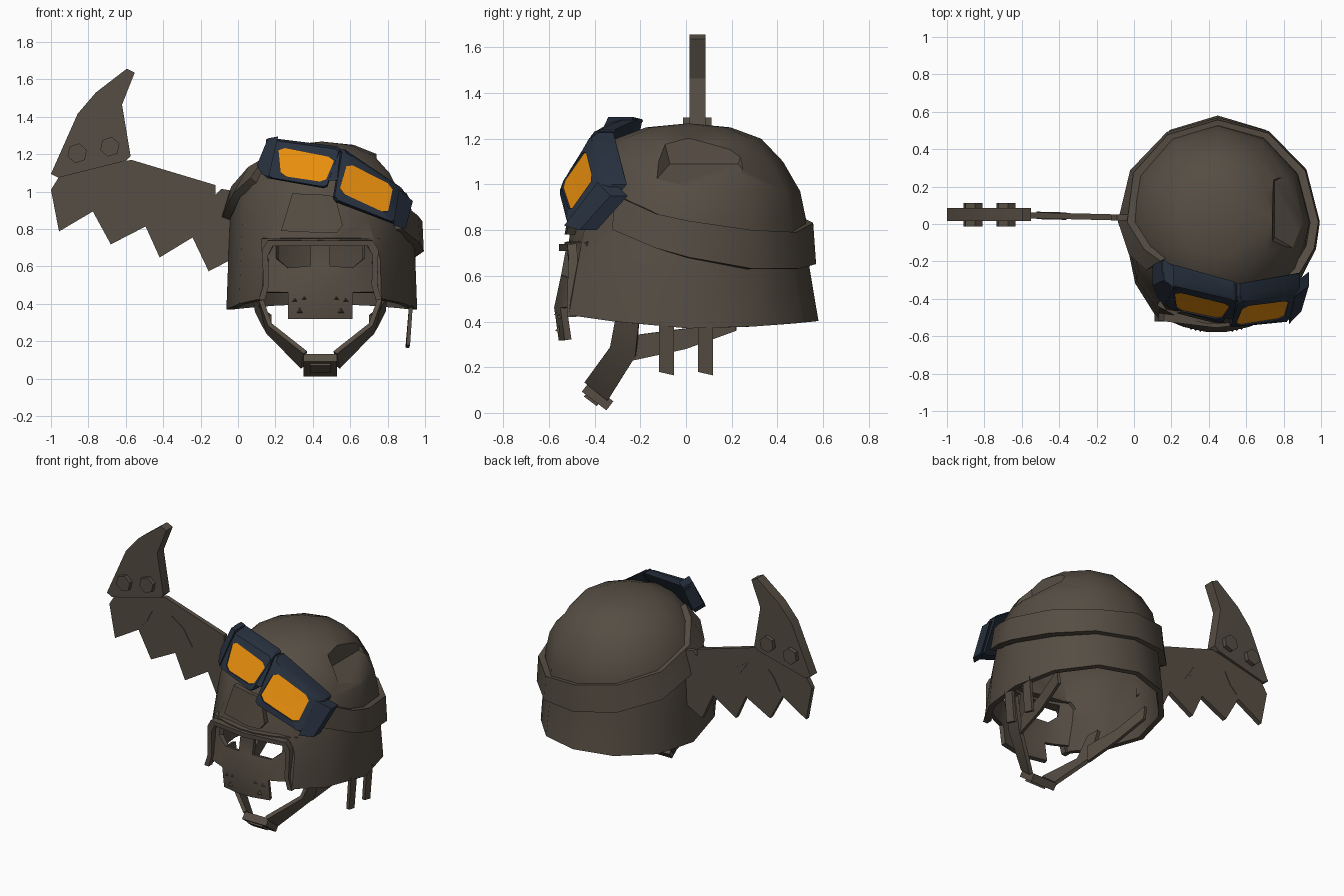
import bpy, bmesh, math
from mathutils import Vector

if "Cube" in bpy.data.objects:
    bpy.data.objects.remove(bpy.data.objects["Cube"])

CX = 0.44  # face centre line
SX = 0.448  # shell centre line


def material(name, rgb):
    m = bpy.data.materials.new(name)
    m.diffuse_color = (*rgb, 1)
    m.use_nodes = True
    m.node_tree.nodes["Principled BSDF"].inputs["Base Color"].default_value = m.diffuse_color
    return m


BROWN = material("weathered_brown", (0.093, 0.075, 0.057))
NAVY = material("navy_frame", (0.020, 0.030, 0.049))
AMBER = material("amber_lens", (0.80, 0.268, 0.004))


def make(name, bm, mat=BROWN, thick=0, angle=40, cut=None):
    """Turn a bmesh into an object, with optional thickness and cutters."""
    bmesh.ops.recalc_face_normals(bm, faces=bm.faces)
    me = bpy.data.meshes.new(name)
    bm.to_mesh(me)
    bm.free()
    ob = bpy.data.objects.new(name, me)
    bpy.context.collection.objects.link(ob)
    me.materials.append(mat)
    bpy.ops.object.select_all(action='DESELECT')
    ob.select_set(True)
    bpy.context.view_layer.objects.active = ob
    if thick:
        mod = ob.modifiers.new("thickness", 'SOLIDIFY')
        mod.thickness, mod.offset = thick, 0
        bpy.ops.object.modifier_apply(modifier=mod.name)
    for c in cut or []:
        mod = ob.modifiers.new("cut", 'BOOLEAN')
        mod.object, mod.operation, mod.solver = c, 'DIFFERENCE', 'EXACT'
        bpy.ops.object.modifier_apply(modifier=mod.name)
        bpy.data.objects.remove(c)
    bpy.ops.object.shade_smooth_by_angle(angle=math.radians(angle))
    return ob


def loft(bm, loops, closed=True):
    """Bridge consecutive point loops with quads."""
    rows = [[bm.verts.new(p) for p in lp] for lp in loops]
    n = len(rows[0])
    for a, b in zip(rows, rows[1:]):
        for i in range(n if closed else n - 1):
            j = (i + 1) % n
            bm.faces.new((a[i], a[j], b[j], b[i]))
    return rows


def cap(bm, row):
    face = bm.faces.new(row)
    face.normal_update()
    bmesh.ops.triangulate(bm, faces=[face], ngon_method='EAR_CLIP')


def strip(name, a, b, thick, mat=BROWN):
    bm = bmesh.new()
    loft(bm, [a, b], closed=False)
    return make(name, bm, mat, thick)


def plate(name, outline, yf, front, back, mat=BROWN):
    """Extrude an x-z outline along y, following the depth function yf."""
    bm = bmesh.new()
    for r in loft(bm, [[(x, yf(x, z) + d, z) for x, z in outline] for d in (front, back)]):
        cap(bm, r)
    return make(name, bm, mat, angle=25)


def hull(name, pts):
    bm = bmesh.new()
    for p in pts:
        bm.verts.new(p)
    bmesh.ops.convex_hull(bm, input=bm.verts)
    ob = make(name, bm)
    ob.hide_render = True
    return ob


def box(name, c, size, tilt=0):
    bpy.ops.mesh.primitive_cube_add(size=1, location=c, rotation=(tilt, 0, 0))
    ob = bpy.context.object
    ob.name, ob.scale = name, size
    ob.data.materials.append(BROWN)


# Helmet shell profile: height, x radius, y radius
OUTER = [(0.37, 0.51, 0.57), (0.64, 0.50, 0.53), (0.85, 0.49, 0.515), (0.97, 0.465, 0.49),
         (1.10, 0.395, 0.415), (1.20, 0.295, 0.32), (1.25, 0.17, 0.185)]
INNER = [(1.10, 0.12, 0.14), (1.0, 0.34, 0.40), (0.85, 0.44, 0.465), (0.64, 0.46, 0.49), (0.37, 0.475, 0.535)]


def radii(z):
    for (z0, a0, b0), (z1, a1, b1) in zip(OUTER, OUTER[1:]):
        if z <= z1:
            t = max(0, (z - z0) / (z1 - z0))
            return a0 + (a1 - a0) * t, b0 + (b1 - b0) * t
    return OUTER[-1][1:]


def on_shell(deg, z):
    rx, ry = radii(z)
    a = math.radians(deg)
    return Vector((SX + (rx + 0.025) * math.cos(a), (ry + 0.008) * math.sin(a) + 0.01, z))


def shell_y(x, z):
    rx, ry = radii(z)
    return 0.01 - ry * math.sqrt(max(0.05, 1 - ((x - SX) / rx) ** 2))


def ring(z, rx, ry):
    """Twelve-sided ring, squarer at the front of the skirt."""
    pts = []
    for i in range(12):
        a = math.radians(i * 30)
        x, y = rx * math.cos(a), ry * math.sin(a)
        if z < 0.7:
            x *= 1.25 if i in (8, 10) else 1
            y *= {8: 1.06, 10: 1.06, 7: 1.15, 11: 1.15}.get(i, 1)
        dz = 0.1 * y * y + max(0, -y) * 0.06 if z < 0.4 else 0
        pts.append((SX + x, y + 0.01, z + dz))
    return pts


# Helmet shell with face opening and a dent on the right of the dome
bm = bmesh.new()
rows = loft(bm, [ring(*r) for r in OUTER])
inner = loft(bm, [ring(*r) for r in INNER])
for row, z in ((rows[-1], 1.268), (inner[0], 1.12)):
    tip = bm.verts.new((SX, 0.01, z))
    for i in range(12):
        bm.faces.new((row[i], row[(i + 1) % 12], tip))
for i in range(12):
    j = (i + 1) % 12
    bm.faces.new((rows[0][i], rows[0][j], inner[-1][j], inner[-1][i]))
opening = hull("opening_cutter", [(CX + s * x, y, z) for s in (-1, 1) for y in (-0.8, -0.2)
                                  for x, z in ((0.315, 0.3), (0.30, 0.69), (0.27, 0.73))])
dent = hull("dent_cutter", [(0.75, -0.07, 1.09), (0.75, 0.23, 1.09), (0.735, -0.11, 1.25), (0.735, 0.27, 1.25),
                            (0.94, -0.18, 0.965), (0.94, 0.32, 0.965), (1.05, -0.2, 1.25), (1.05, 0.35, 1.25)])
make("helmet_shell", bm, cut=[opening, dent], angle=35)

# Trim around the face opening
half = [(0.33, -0.50, 0.42), (0.305, -0.50, 0.50), (0.31, -0.495, 0.69), (0.28, -0.50, 0.74)]
edge = ([(CX - x, y, z) for x, y, z in half] + [(CX, -0.535, 0.74)]
        + [(CX + x, y, z) for x, y, z in reversed(half)])
rim = [(CX + (x - CX) * 0.9, y, z - (0.03 if z > 0.6 else 0)) for x, y, z in edge]
strip("opening_trim", edge, rim, 0.04)

# Forehead plate
plate("forehead_plate", [(0.29, 0.99), (0.44, 0.985), (0.52, 0.975), (0.56, 0.82), (0.53, 0.78), (0.44, 0.78), (0.23, 0.79)],
      shell_y, -0.022, 0.03)

# Face mask: grid of cells with open eyes and a narrow mouthpiece
XS = [-0.31, -0.23, -0.17, -0.05, 0.05, 0.17, 0.23, 0.31]
ZS = [(0.32, -0.545), (0.46, -0.565), (0.60, -0.535), (0.71, -0.515), (0.75, -0.52)]
bm = bmesh.new()
grid = [[bm.verts.new((CX + x, y + x * x, z + ({1: 0.04, 2: -0.01, 5: -0.01, 6: 0.04}.get(c, 0) if z == 0.60 else 0)))
         for c, x in enumerate(XS)] for z, y in ZS]
for r in range(4):
    for c in range(7):
        eye = r == 2 and c in (1, 2, 4, 5)
        if not eye and (r > 0 or 2 <= c <= 4):
            bm.faces.new((grid[r][c], grid[r][c + 1], grid[r + 1][c + 1], grid[r + 1][c]))
make("face_mask", bm, thick=0.03)
for s in (-1, 1):
    for x, z in ((0.085, 0.43), (0.135, 0.42), (0.11, 0.36)):
        bpy.ops.mesh.primitive_cone_add(vertices=3, radius1=0.02, depth=0.02, rotation=(math.pi / 2, 0, 0),
                                        location=(CX + s * x, -0.575 + x * x, z))
        bpy.context.object.name = "mask_stud"
        bpy.context.object.data.materials.append(BROWN)

# Goggle strap, rising from the right side round the back to the left temple
BAND = [(-38, 0.80, 0.95), (-15, 0.72, 0.87), (0, 0.68, 0.84), (30, 0.63, 0.80), (60, 0.63, 0.79), (90, 0.65, 0.83),
        (120, 0.69, 0.87), (150, 0.75, 0.93), (180, 0.86, 1.02), (200, 0.98, 1.12), (214, 1.06, 1.17)]
strip("goggle_strap", [on_shell(a, lo) for a, lo, hi in BAND], [on_shell(a, hi) for a, lo, hi in BAND], 0.045)


# Goggles: two tilted planes meeting at the bridge, wrapped back at the ends
def goggle_y(x, z):
    y = max(-1.134 - 0.115 * x + 0.655 * z, -1.336 + 0.42 * x + 0.574 * z, -0.537)
    return y + max(0, 0.2 - x) + 0.8 * max(0, x - 0.82)


def chamfer(quad, f):
    q = [Vector(p) for p in quad]
    out = []
    for i in range(4):
        out += [q[i].lerp(q[i - 1], f), q[i].lerp(q[(i + 1) % 4], f)]
    return out


CUPS = {"left": ([(0.15, 1.29), (0.55, 1.24), (0.475, 1.015), (0.14, 1.075)],
                 [(0.215, 1.24), (0.52, 1.18), (0.465, 1.05), (0.23, 1.085)]),
        "right": ([(0.55, 1.24), (0.89, 1.01), (0.85, 0.82), (0.505, 0.95)],
                  [(0.585, 1.155), (0.83, 1.03), (0.80, 0.88), (0.54, 1.0)])}
for side, (out, lens) in CUPS.items():
    out, lens = chamfer(out, 0.05), chamfer(lens, 0.12)
    bm = bmesh.new()
    loops = [(out, 0.075), (out, 0.01), ([a.lerp(b, 0.25) for a, b in zip(out, lens)], -0.014),
             (lens, -0.014), (lens, 0.015)]
    r = loft(bm, [[(p.x, goggle_y(*p) + d, p.y) for p in lp] for lp, d in loops])
    cap(bm, r[0])
    make(side + "_goggle_frame", bm, NAVY, angle=25)
    plate(side + "_goggle_lens", lens, goggle_y, -0.006, 0.003, AMBER)
plate("goggle_bridge", [(0.55, 1.235), (0.53, 1.06), (0.48, 1.06)], goggle_y, -0.01, 0.07, NAVY)
plate("left_goggle_clip", [(0.10, 1.14), (0.16, 1.285), (0.215, 1.295), (0.165, 1.08), (0.13, 1.09)],
      goggle_y, -0.03, 0.08, NAVY)
plate("right_goggle_clip", [(0.86, 1.01), (0.935, 0.95), (0.895, 0.80), (0.83, 0.82)], goggle_y, -0.025, 0.05, NAVY)


# Wing with a ragged lower edge, and the horn blade bolted to its tip
def wing_y(x, z):
    return 0.033 - 0.025 * x


wing = [(-1.0, 1.01), (-0.95, 1.09), (-0.57, 1.17), (-0.12, 1.035), (-0.12, 0.985), (-0.09, 1.015), (0.0, 1.0),
        (0.0, 0.65), (-0.055, 0.627), (-0.157, 0.574), (-0.243, 0.755), (-0.419, 0.648), (-0.494, 0.814),
        (-0.68, 0.718), (-0.776, 0.894), (-0.957, 0.787)]
plate("wing", wing, wing_y, -0.016, 0.016)
plate("horn_blade", [(-0.595, 1.657), (-0.552, 1.637), (-0.62, 1.465), (-0.574, 1.19), (-0.60, 1.165),
                     (-0.96, 1.075), (-1.0, 1.095), (-0.857, 1.417), (-0.76, 1.53)],
      lambda x, z: 0.05, -0.035, 0.035)
for x, z in ((-0.86, 1.205), (-0.685, 1.24)):
    bpy.ops.mesh.primitive_cylinder_add(vertices=6, radius=0.054, depth=0.125, location=(x, 0.05, z),
                                        rotation=(math.pi / 2, 0.2, 0))
    bpy.context.object.name = "horn_bolt"
    bpy.context.object.data.materials.append(BROWN)
for pts in ([(-0.67, 1.05), (-0.71, 0.97), (-0.76, 0.92), (-0.71, 1.01)],
            [(-0.52, 1.06), (-0.43, 1.0), (-0.36, 0.89), (-0.45, 0.96)]):
    plate("wing_scar", pts, wing_y, -0.02, 0.02)

# Chin straps on both sides, joined by a buckle
for s, side in ((1, "left"), (-1, "right")):
    def m(pts):
        return [(CX + s * (x - CX), y, z) for x, y, z in pts]
    strip(side + "_chin_strap", m([(0.11, -0.30, 0.46), (0.17, -0.33, 0.29), (0.36, -0.44, 0.14)]),
          m([(0.11, -0.20, 0.46), (0.16, -0.22, 0.25), (0.345, -0.34, 0.06)]), 0.025)
    strip(side + "_rear_strap", m([(0.17, -0.23, 0.34), (0.13, 0, 0.37), (0.09, 0.22, 0.45)]),
          m([(0.17, -0.23, 0.23), (0.14, 0, 0.28), (0.10, 0.22, 0.36)]), 0.02)
box("chin_buckle", (CX, -0.387, 0.072), (0.18, 0.135, 0.05), -0.65)
box("buckle_plate", (CX, -0.40, 0.075), (0.11, 0.07, 0.062), -0.65)

# Loose tabs hanging from the right rim
for y in (-0.085, 0.085):
    strip("hanging_tab", [(0.925, y - 0.033, 0.40), (0.91, y - 0.033, 0.18)],
          [(0.925, y + 0.033, 0.40), (0.905, y + 0.033, 0.165)], 0.02)
